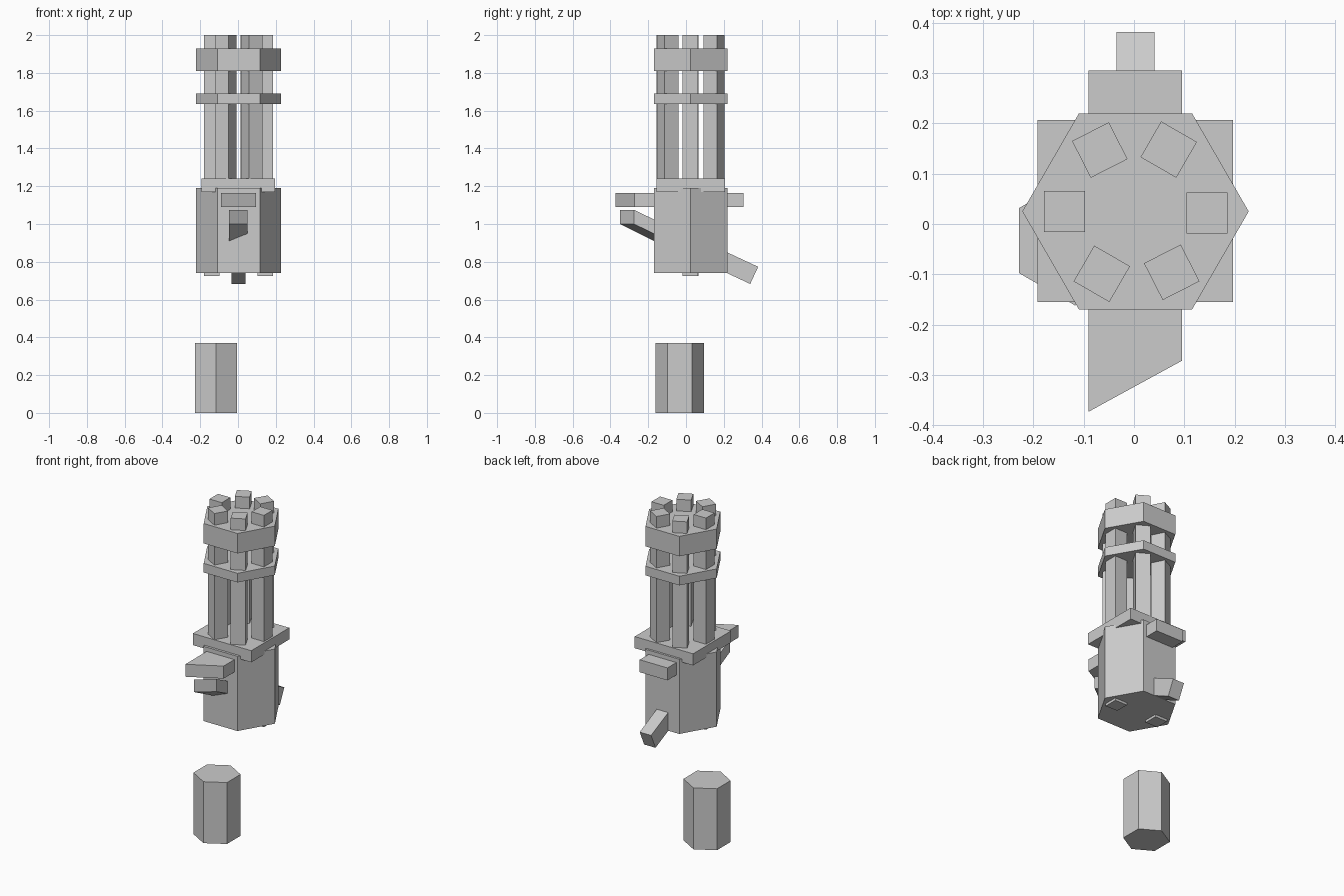
import bpy
import bmesh
import math
from mathutils import Matrix, Vector

if "Cube" in bpy.data.objects:
    bpy.data.objects.remove(bpy.data.objects["Cube"], do_unlink=True)

grey = bpy.data.materials.new("light grey")
grey.use_nodes = True
grey.diffuse_color = (0.6, 0.6, 0.6, 1)
grey.node_tree.nodes["Principled BSDF"].inputs["Base Color"].default_value = (0.6, 0.6, 0.6, 1)


def prism(name, outline, z0, z1, edit=None):
    """Extrude a flat outline from z0 up to z1, with an optional vertex edit."""
    bm = bmesh.new()
    base = bm.faces.new([bm.verts.new((x, y, z0)) for x, y in outline])
    top = bmesh.ops.extrude_face_region(bm, geom=[base], use_keep_orig=True)["geom"]
    for v in top:
        if isinstance(v, bmesh.types.BMVert):
            v.co.z = z1
    if edit:
        for v in bm.verts:
            edit(v.co)
    bmesh.ops.recalc_face_normals(bm, faces=bm.faces)
    mesh = bpy.data.meshes.new(name)
    bm.to_mesh(mesh)
    bm.free()
    mesh.materials.append(grey)
    obj = bpy.data.objects.new(name, mesh)
    bpy.context.collection.objects.link(obj)
    return obj


def polygon(sides, radius, cx, cy, turn=0):
    angles = [math.radians(turn + 360 * i / sides) for i in range(sides)]
    return [(cx + radius * math.cos(a), cy + radius * math.sin(a)) for a in angles]


def rectangle(x0, x1, y0, y1):
    return [(x0, y0), (x1, y0), (x1, y1), (x0, y1)]


# Hexagonal body and the two barrel clamps share one outline
hexagon = polygon(6, 0.225, 0.003, 0.025)
prism("body", hexagon, 0.74, 1.19)
prism("lower_barrel_clamp", hexagon, 1.635, 1.69)
prism("upper_barrel_clamp", hexagon, 1.81, 1.93)

# Square mounting plate
prism("mounting_plate", rectangle(-0.192, 0.197, -0.155, 0.207), 1.17, 1.24)

# Ring of six square barrels; the two side ones run through the body
barrels = [(0.145, 0.022, 0), (0.069, 0.148, -30), (-0.068, 0.147, 27),
           (-0.138, 0.025, 0), (-0.064, -0.099, -30), (0.075, -0.096, 27)]
for i, (x, y, turn) in enumerate(barrels):
    bottom = 0.725 if turn == 0 else 0.8
    prism(f"barrel_{i + 1}", polygon(4, 0.058, x, y, turn + 45), bottom, 2.0)

# Crossbar through the body with a slanted front end
prism("crossbar", [(-0.09, -0.373), (0.095, -0.272), (0.095, 0.305), (-0.09, 0.305)],
      1.09, 1.165)


# Front handle, its inner end sloping down into the body
def slope_down(co):
    if co.y > -0.2:
        co.z -= 0.125 if co.x < 0 else 0.085


prism("front_handle", [(-0.048, -0.35), (0.05, -0.275), (0.05, -0.1), (-0.048, -0.1)],
      1.0, 1.075, slope_down)

# Rear grip, tilted downwards
tilt = Matrix.Translation(Vector((0.003, 0.361, 0.728))) @ Matrix.Rotation(math.radians(-25), 4, "X")
grip = prism("rear_grip", rectangle(-0.038, 0.038, -0.25, 0), -0.05, 0.05)
grip.data.transform(tilt)

# Separate hexagonal magazine below
prism("magazine", polygon(6, 0.129, -0.117, -0.033, 30), 0, 0.37)
